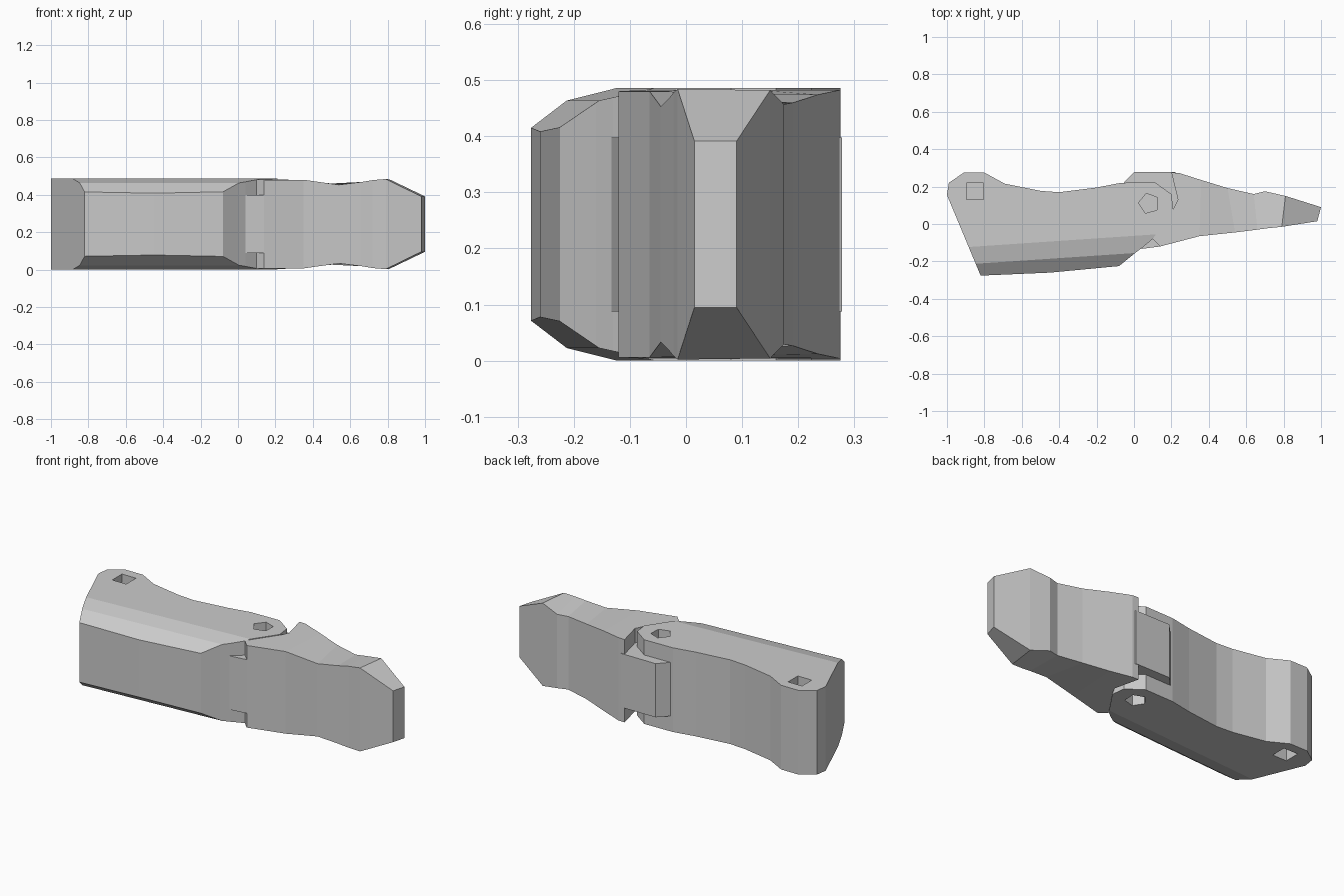
import bpy, bmesh, math
from mathutils import Vector

if "Cube" in bpy.data.objects:
    bpy.data.objects.remove(bpy.data.objects["Cube"])

H = 0.486  # total thickness along z


def solid(name, pts, caps=None):
    """Closed outline of (x, y, inset): walls between z=inset and z=H-inset, capped."""
    bm = bmesh.new()
    lo = [bm.verts.new((x, y, i)) for x, y, i in pts]
    hi = [bm.verts.new((x, y, H - i)) for x, y, i in pts]
    n = len(pts)
    for i in range(n):
        j = (i + 1) % n
        bm.faces.new((lo[i], lo[j], hi[j], hi[i]))
    for cap in caps or [range(n)]:
        bm.faces.new([lo[i] for i in cap])
        bm.faces.new([hi[i] for i in cap])
    bmesh.ops.recalc_face_normals(bm, faces=bm.faces)
    return finish(name, bm)


def finish(name, bm):
    mesh = bpy.data.meshes.new(name)
    bm.to_mesh(mesh)
    bm.free()
    ob = bpy.data.objects.new(name, mesh)
    bpy.context.collection.objects.link(ob)
    return ob


def slice_both(ob, a, b, along):
    """Chamfer the front edge with a plane through a, b, mirrored top and bottom."""
    bm = bmesh.new()
    bm.from_mesh(ob.data)
    no = Vector(along).cross(Vector(b) - Vector(a)).normalized()
    if no.z < 0:
        no.negate()
    for flip in (False, True):
        co, nn = Vector(a), no.copy()
        if flip:
            co.z, nn.z = H - co.z, -nn.z
        geom = bm.verts[:] + bm.edges[:] + bm.faces[:]
        cut = bmesh.ops.bisect_plane(bm, geom=geom, plane_co=co, plane_no=nn, clear_outer=True)
        edges = [e for e in cut['geom_cut'] if isinstance(e, bmesh.types.BMEdge)]
        bmesh.ops.holes_fill(bm, edges=edges, sides=0)
    bmesh.ops.recalc_face_normals(bm, faces=bm.faces)
    bm.to_mesh(ob.data)
    bm.free()


def pit(ob, x, y, sides, r, turn):
    """Sink a shallow pin hole into the top and bottom faces."""
    for z in (0, H):
        bpy.ops.mesh.primitive_cylinder_add(vertices=sides, radius=r, depth=0.16,
                                            location=(x, y, z), rotation=(0, 0, turn))
        cutter = bpy.context.object
        cutter.hide_render = True
        mod = ob.modifiers.new("pin_hole", 'BOOLEAN')
        mod.operation, mod.solver, mod.object = 'DIFFERENCE', 'EXACT', cutter
        bpy.context.view_layer.objects.active = ob
        bpy.ops.object.modifier_apply(modifier=mod.name)
        bpy.data.objects.remove(cutter)


# Lower segment with rounded hinge cheeks
lower_outline = [(-1, .155), (-.99, .22), (-.91, .275), (-.8, .275), (-.69, .215),
                 (-.5, .177), (-.4, .17), (-.2, .195), (-.07, .22), (.11, .224),
                 (.2, .16), (.21, .08), (.1, -.08), (.04, -.13), (0, -.16),
                 (-.08, -.225), (-.45, -.26), (-.82, -.276)]
lower = solid("lower_segment", [(x, y, 0) for x, y in lower_outline])
run = (.74, .05, 0)
slice_both(lower, (-.84, -.21, .464), (-.84, -.12, H), run)
slice_both(lower, (-.82, -.276, .415), (-.83, -.2, .472), run)
pit(lower, -.85, .175, 4, .063, math.radians(45))
pit(lower, .08, .11, 5, .056, math.radians(15))

# Tip segment: hinge block followed by tapering stations
back = [(.2, .275, .004), (.24, .273, .004), (.36, .235, .012), (.5, .192, .026),
        (.64, .16, .032), (.7, .175, .03), (.81, .15, .004), (1, .09, .095)]
front = [(.98, .015, .095), (.79, -.015, .002), (.72, -.022, .008), (.66, -.03, .018),
         (.54, -.045, .033), (.35, -.065, .006), (.14, -.12, .006)]
hinge = [(.1, -.08, .004), (.21, .08, .004), (.235, .13, .004)]
caps = [[0, 1, 2, 13, 14, 15, 16, 17]]
caps += [[i, i + 1, 14 - i, 15 - i] for i in range(2, 7)]
solid("tip_segment", back + front + hinge, caps)

# Hinge tongue that sits between the cheeks
tongue = [(-.06, .215), (0, .278), (.22, .278), (.3, .1), (.3, -.07),
          (.14, -.12), (.04, -.133), (0, 0)]
solid("hinge_tongue", [(x, y, .088) for x, y in tongue])
